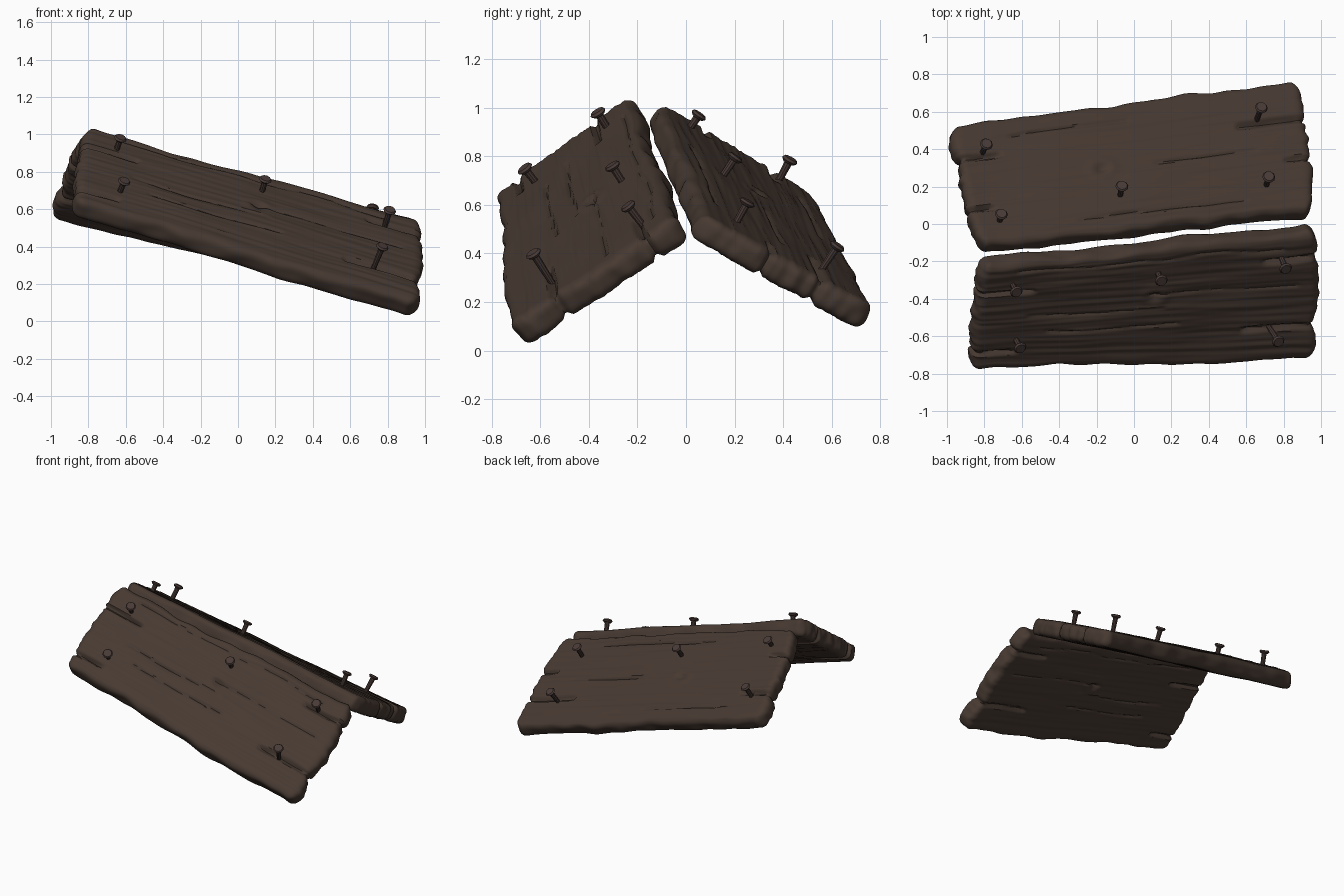
import bpy, bmesh, math
from mathutils import Vector, Matrix, noise

cube = bpy.data.objects.get("Cube")
if cube:
    bpy.data.objects.remove(cube, do_unlink=True)


def make_material(name, rgb):
    mat = bpy.data.materials.new(name)
    mat.use_nodes = True
    mat.diffuse_color = (*rgb, 1)
    mat.node_tree.nodes["Principled BSDF"].inputs["Base Color"].default_value = (*rgb, 1)
    return mat


WOOD = make_material("dark brown wood", (0.062, 0.041, 0.031))
IRON = make_material("rusty brown iron", (0.066, 0.043, 0.037))
THICK = 0.12
ROUND = 0.04


def finish(bm, name, mat, angle):
    bmesh.ops.recalc_face_normals(bm, faces=bm.faces[:])
    mesh = bpy.data.meshes.new(name)
    bm.to_mesh(mesh)
    bm.free()
    mesh.materials.append(mat)
    obj = bpy.data.objects.new(name, mesh)
    bpy.context.collection.objects.link(obj)
    bpy.ops.object.select_all(action='DESELECT')
    obj.select_set(True)
    bpy.context.view_layer.objects.active = obj
    bpy.ops.object.shade_smooth_by_angle(angle=math.radians(angle))
    return obj


def box_shell(size, counts):
    """Box surface made of six fine grids, welded together."""
    bm = bmesh.new()
    for axis in range(3):
        a, b = (axis + 1) % 3, (axis + 2) % 3
        for side in (0, 1):
            rows = []
            for i in range(counts[a] + 1):
                row = []
                for j in range(counts[b] + 1):
                    p = [0, 0, 0]
                    p[axis] = side * size[axis]
                    p[a] = size[a] * i / counts[a]
                    p[b] = size[b] * j / counts[b]
                    row.append(bm.verts.new(p))
                rows.append(row)
            for r0, r1 in zip(rows, rows[1:]):
                for j in range(counts[b]):
                    bm.faces.new((r0[j], r1[j], r1[j + 1], r0[j + 1]))
    bmesh.ops.remove_doubles(bm, verts=bm.verts[:], dist=0.0005)
    return bm


def wave(x, y, seed):
    return noise.noise(Vector((x, y, seed)))


def make_plank(name, corners, cracks, knot, seed):
    """Worn plank spanning four outer-face corners; returns the outward normal."""
    rl, rr, el, er = (Vector(c) for c in corners)
    normal = (er - rl).cross(el - rr).normalized()
    if normal.z < 0:
        normal.negate()
    size = Vector((((rr - rl).length + (er - el).length) / 2,
                   ((el - rl).length + (er - rr).length) / 2, THICK))
    bm = box_shell(size, (120, 84, 8))
    for vert in bm.verts:
        p = vert.co.copy()
        # rounded edges
        core = Vector(min(max(p[k], ROUND), size[k] - ROUND) for k in range(3))
        if (p - core).length > 0:
            p = core + (p - core).normalized() * ROUND
        x, y, z = p
        u, v = x / size.x, y / size.y
        mid = size / 2
        # splits running in from the ends, and long grain lines
        split = 0
        for at, start, stop, wide in cracks:
            offset = abs(y - at * size.y - 0.02 * wave(u * 6, at, seed))
            fade = min(1, max(0, min(u - start, stop - u) / 0.06 + (0.6 if start <= u <= stop else 0)))
            if start > 0 and stop < 1:
                fade *= 0.4
            split = max(split, fade * max(0, 1 - offset / wide))
        grain = wave(u * 2.5, v * 26, seed) * 0.005 + wave(u * 5, v * 60, seed) * 0.003
        lump = wave(u * 5, v * 4, seed + z * 5) * 0.008
        d = math.hypot((u - knot[0]) * 2, v - knot[1])
        dent = 0.012 * math.exp(-(d / 0.07) ** 2) * math.cos(d * 40)
        factor = (z - mid.z) / mid.z
        z += factor * (grain + lump - dent - 0.028 * split)
        # ragged ends with worn corners
        end = (x - mid.x) / mid.x
        edge = (y - mid.y) / mid.y
        wear = 0.045 * math.exp(-min(y, size.y - y) / 0.035)
        ragged = 0.022 * wave(v * 5, end, seed) + 0.012 * wave(v * 17, z * 9, seed) - wear - 0.03 * split
        x += math.copysign(1, end) * abs(end) ** 16 * (ragged + 0.01)
        # wavy long edges
        wobble = 0.026 * wave(u * 4, edge, seed + 3) + 0.014 * wave(u * 14, z * 12, seed)
        y += math.copysign(1, edge) * abs(edge) ** 6 * (wobble + 0.005)
        u, v = x / size.x, y / size.y
        ridge = rl.lerp(rr, u)
        eave = el.lerp(er, u)
        vert.co = ridge.lerp(eave, v) - normal * (THICK - z)
    finish(bm, name, WOOD, 50)
    return normal


def make_nails(name, heads, normal):
    """Nails with flat round heads, driven in along the plank normal."""
    bm = bmesh.new()
    for i, head in enumerate(heads):
        lean = Vector((0.06 * math.sin(i * 2), 0.06 * math.cos(i * 3), 0))
        axis = (normal + lean).normalized()
        turn = axis.to_track_quat('Z', 'Y').to_matrix().to_4x4()
        for depth, low, high, top in ((0.17, 0.013, 0.017, 0),
                                      (0.012, 0.024, 0.035, 0.004),
                                      (0.01, 0.035, 0.028, 0.014)):
            place = Matrix.Translation(Vector(head) + axis * (top - depth / 2)) @ turn
            bmesh.ops.create_cone(bm, cap_ends=True, segments=10, radius1=low,
                                  radius2=high, depth=depth, matrix=place)
    finish(bm, name, IRON, 35)


# front plank
front_normal = make_plank(
    "front_plank",
    ((-0.81, -0.235, 1.05), (0.985, -0.06, 0.54), (-0.86, -0.78, 0.655), (0.965, -0.735, 0.1)),
    ((0.27, 0, 0.16, 0.022), (0.85, 0, 0.12, 0.02), (0.72, 0.78, 1, 0.025), (0.17, 0.84, 1, 0.02),
     (0.08, 0.1, 0.9, 0.014), (0.5, 0.15, 0.55, 0.012), (0.38, 0.5, 0.95, 0.012), (0.65, 0.2, 0.6, 0.012)),
    (0.52, 0.4), 2.3)
make_nails("front_plank_nails",
           ((-0.63, -0.36, 0.975), (-0.61, -0.66, 0.745), (0.145, -0.3, 0.755),
            (0.81, -0.235, 0.59), (0.77, -0.625, 0.395)), front_normal)

# back plank
back_normal = make_plank(
    "back_plank",
    ((-0.825, -0.11, 1.035), (0.97, 0.085, 0.555), (-0.98, 0.53, 0.64), (0.885, 0.775, 0.18)),
    ((0.72, 0, 0.12, 0.025), (0.3, 0, 0.07, 0.02), (0.7, 0.8, 1, 0.025), (0.4, 0.93, 1, 0.02),
     (0.12, 0.3, 0.8, 0.012), (0.5, 0.55, 0.85, 0.012), (0.85, 0.15, 0.5, 0.012)),
    (0.4, 0.5), 7.1)
make_nails("back_plank_nails",
           ((-0.71, 0.05, 0.965), (-0.79, 0.425, 0.78), (-0.065, 0.2, 0.79),
            (0.72, 0.25, 0.605), (0.68, 0.62, 0.425)), back_normal)
